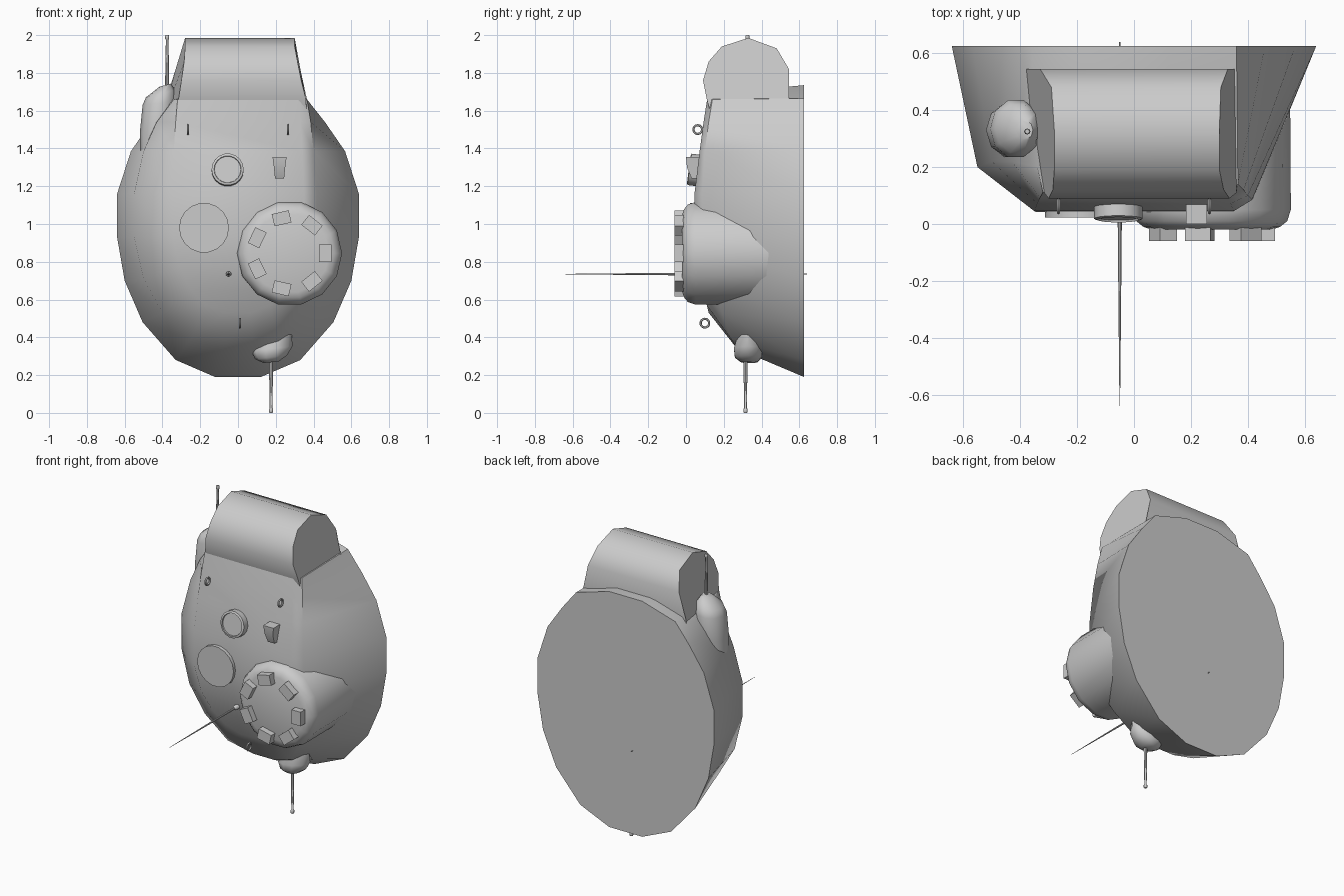
import bpy, bmesh, math
from mathutils import Vector, Matrix

if "Cube" in bpy.data.objects:
    bpy.data.objects.remove(bpy.data.objects["Cube"])


def finish(name, bm, angle=40):
    bmesh.ops.recalc_face_normals(bm, faces=bm.faces)
    me = bpy.data.meshes.new(name)
    bm.to_mesh(me)
    bm.free()
    ob = bpy.data.objects.new(name, me)
    bpy.context.collection.objects.link(ob)
    bpy.ops.object.select_all(action='DESELECT')
    bpy.context.view_layer.objects.active = ob
    ob.select_set(True)
    bpy.ops.object.shade_smooth_by_angle(angle=math.radians(angle))
    return ob


def loft(name, rings, cap_start=True, cap_end=True, angle=40):
    """Skin a list of equal-length closed rings."""
    bm = bmesh.new()
    vs = [[bm.verts.new(p) for p in r] for r in rings]
    n = len(rings[0])
    for a, b in zip(vs, vs[1:]):
        for i in range(n):
            j = (i + 1) % n
            bm.faces.new((a[i], a[j], b[j], b[i]))
    if cap_start:
        bm.faces.new(vs[0])
    if cap_end == 'strip':   # quads across a curved, roughly symmetric cap
        v = vs[-1]
        for i in range(n // 2 - 1):
            bm.faces.new((v[i], v[i + 1], v[n - 2 - i], v[n - 1 - i]))
    elif cap_end:
        bm.faces.new(vs[-1])
    return finish(name, bm, angle)


def turned(name, start, direction, profile, sides, angle=40, turn=0.0):
    """Lathe (distance, radius) pairs along a direction."""
    q = Vector(direction).normalized().to_track_quat('Z', 'Y')
    rings = []
    for d, r in profile:
        rings.append([Vector(start) + q @ Vector((
            r * math.cos(turn + math.tau * i / sides),
            r * math.sin(turn + math.tau * i / sides), d)) for i in range(sides)])
    return loft(name, rings, angle=angle)


# Main shell: back x,z | middle z, left x,y, right x,y | front z, x, y
levels = [
    (.12, .19, .34, .08, .27, .08, .27, .53, .07, .12),
    (.33, .28, .39, .25, .25, .21, .24, .57, .17, .11),
    (.505, .48, .53, .40, .23, .32, .19, .65, .25, .09),
    (.60, .70, .71, .50, .21, .39, .12, .77, .31, .06),
    (.64, .93, .93, .55, .20, .42, .09, .93, .345, .042),
    (.64, 1.16, 1.16, .55, .20, .415, .085, 1.16, .35, .045),
    (.567, 1.385, 1.385, .50, .22, .40, .10, 1.385, .34, .072),
    (.46, 1.54, 1.54, .43, .22, .385, .12, 1.54, .33, .093),
    (.36, 1.665, 1.66, .34, .20, .365, .14, 1.66, .32, .112),
    (.12, 1.735, 1.69, .12, .15, .12, .15, 1.665, .11, .113),
]
back, mid, front = [], [], []
for s, rows in ((1, levels), (-1, levels[::-1])):
    for bx, bz, mz, xl, yl, xr, yr, fz, fx, fy in rows:
        back.append((s * bx, .625, bz))
        mid.append((xr, yr, mz) if s > 0 else (-xl, yl, mz))
        front.append((s * fx, fy, fz))
loft("shell", [back, mid, front], cap_end='strip', angle=45)

# Rounded neck housing: y, z, left x, right x
neck = [(.14, 1.55, -.33, .365), (.11, 1.66, -.315, .36), (.09, 1.76, -.30, .335),
        (.12, 1.86, -.285, .315), (.19, 1.94, -.28, .30), (.33, 1.985, -.28, .30),
        (.48, 1.93, -.29, .305), (.545, 1.82, -.33, .33), (.545, 1.66, -.38, .365),
        (.545, 1.55, -.40, .37)]
loft("neck_housing", [[(l, y, z) for y, z, l, r in neck],
                      [(r, y, z) for y, z, l, r in neck]], angle=45)

# Large dial drum with its ring of seven buttons
cx, cz = .273, .845
turned("dial_drum", (cx, .5, cz), (0, -1, 0),
       [(0, .275), (.45, .278), (.49, .265), (.51, .24), (.52, .21)], 14)
for i in range(7):
    a = math.tau * i / 7
    bm = bmesh.new()
    bmesh.ops.create_cube(bm, size=1, matrix=Matrix.Translation(
        (cx + .19 * math.cos(a), -.025, cz + .19 * math.sin(a)))
        @ Matrix.Rotation(-a, 4, 'Y') @ Matrix.Diagonal((.066, .07, .092, 1)))
    finish(f"dial_button_{i + 1}", bm, 30)

# Face plates
turned("large_disc", (-.18, .08, .98), (0, -1, 0), [(0, .132), (.058, .132)], 18)
turned("small_lens", (-.055, .09, 1.28), (0, -1, .13),
       [(0, .085), (.072, .085), (.076, .072), (.068, .07)], 18, 25)

# Tapered switch
loft("switch", [[(.22 + sx * w, y, z) for sx in (-1, 1) for y in
                 ((yb, yf) if sx < 0 else (yf, yb))]
                for z, w, yf, yb in ((1.24, .024, .03, .09),
                                     (1.30, .030, .005, .09),
                                     (1.355, .037, .0, .09))], angle=30)

# Small eyelets
for i, (x, y, z) in enumerate(((-.265, .062, 1.5), (.265, .062, 1.5), (.01, .10, .475))):
    bpy.ops.mesh.primitive_torus_add(major_segments=14, minor_segments=6, major_radius=.023,
                                     minor_radius=.006, location=(x, y, z),
                                     rotation=(0, math.pi / 2, 0))
    bpy.context.object.name = f"eyelet_{i + 1}"
    bpy.ops.object.shade_smooth_by_angle()

# Long front needle and its collar
turned("needle", (-.05, .64, .735), (0, -1, 0),
       [(0, .002), (.5, .003), (.56, .008), (.66, .007), (1.1, .003), (1.28, .001)], 8)
turned("needle_collar", (-.05, .08, .735), (0, -1, 0),
       [(0, .015), (.04, .015), (.05, .008)], 8)

# Aerial pods blended into the shell: centre x, y, z, radius x, y, tilt
def pod(name, sections, sides=10):
    loft(name, [[(x + rx * math.cos(math.tau * i / sides),
                  y + ry * math.sin(math.tau * i / sides),
                  z + tilt * math.cos(math.tau * i / sides)) for i in range(sides)]
                for x, y, z, rx, ry, tilt in sections], angle=50)


pod("upper_aerial_pod", [(-.44, .32, 1.30, .075, .08, 0), (-.425, .33, 1.48, .095, .10, 0),
                         (-.415, .335, 1.64, .09, .105, .01), (-.41, .335, 1.69, .078, .088, .02),
                         (-.385, .33, 1.735, .03, .035, .008)])
pod("lower_aerial_pod", [(.175, .335, .268, .04, .045, .004), (.175, .33, .295, .085, .075, .01),
                         (.18, .33, .34, .108, .08, .012), (.20, .33, .43, .085, .05, .02)])

# Aerial rods with tip beads
for name, base, d, length in (("upper_aerial", (-.375, .325, 1.70), 1, .30),
                              ("lower_aerial", (.175, .315, .30), -1, .30)):
    turned(name, base, (0, 0, d), [(0, .011), (.10, .010), (length - .025, .007),
           (length - .02, .011), (length - .004, .011), (length, .008)], 8)
